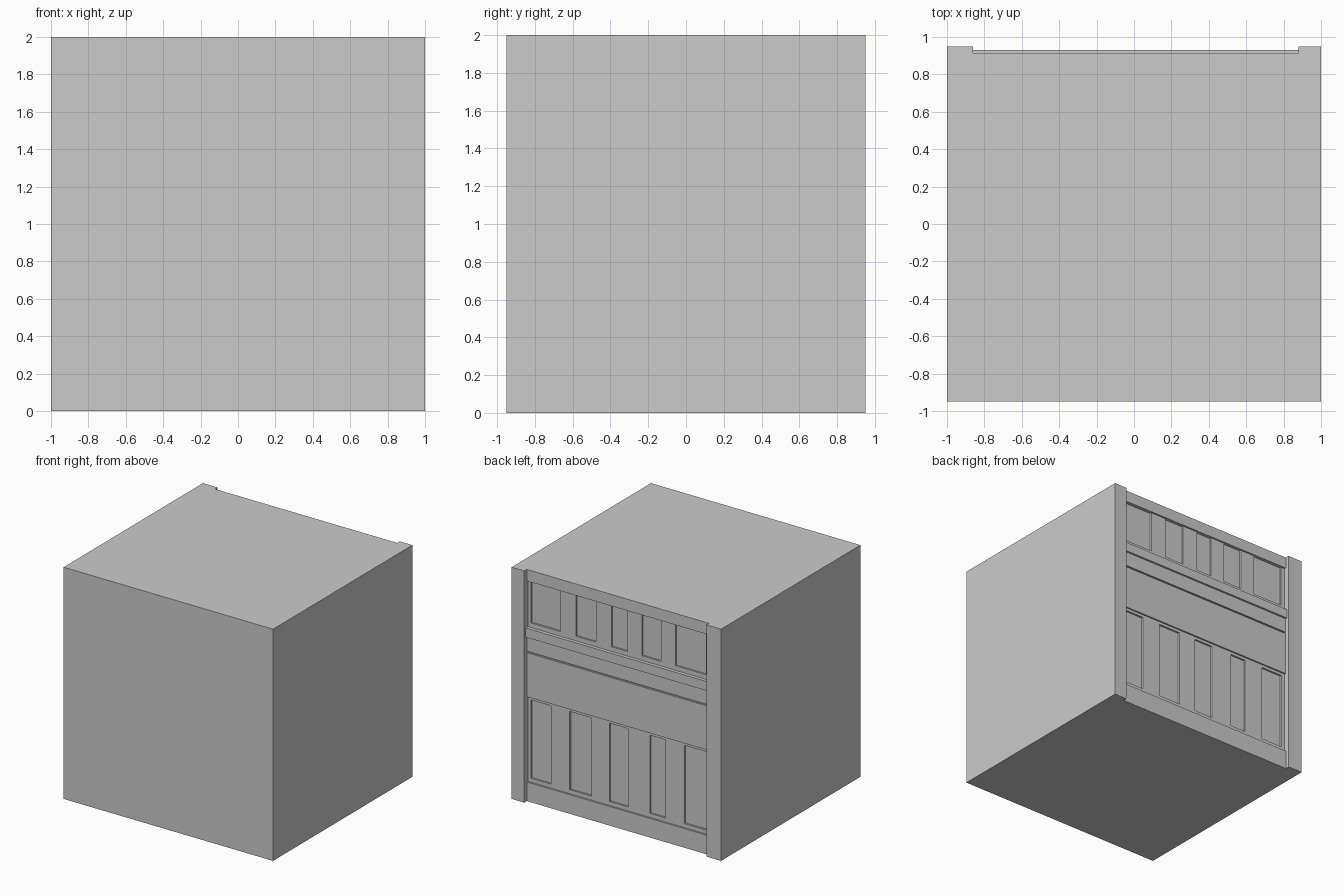
import bpy

if "Cube" in bpy.data.objects:
    bpy.data.objects.remove(bpy.data.objects["Cube"])

# One plain grey for the whole building
grey = bpy.data.materials.new("plain_grey")
grey.diffuse_color = (0.6, 0.6, 0.6, 1)
grey.use_nodes = True
grey.node_tree.nodes["Principled BSDF"].inputs["Base Color"].default_value = grey.diffuse_color


def box(name, x0, x1, y0, y1, z0, z1):
    v = [(x, y, z) for x in (x0, x1) for y in (y0, y1) for z in (z0, z1)]
    f = [(0, 1, 3, 2), (4, 6, 7, 5), (0, 4, 5, 1),
         (2, 3, 7, 6), (0, 2, 6, 4), (1, 5, 7, 3)]
    me = bpy.data.meshes.new(name)
    me.from_pydata(v, [], f)
    me.materials.append(grey)
    ob = bpy.data.objects.new(name, me)
    bpy.context.collection.objects.link(ob)
    return ob


BACK, GLASS, WALL = 0.87, 0.885, 0.90   # depths of the facade layers
XL, XR = -0.86, 0.88                    # facade extent between the pilasters

# Main block and the two end pilasters
box("main_block", -1, 1, -0.95, BACK, 0, 2)
box("pilaster_left", -1, XL, BACK, 0.95, 0, 2)
box("pilaster_right", XR, 1, BACK, 0.95, 0, 2)

# Horizontal facade bands: name, face depth, bottom, top
bands = [("plinth", 0.915, 0.0, 0.165),
         ("sign_fascia", 0.913, 0.90, 1.28),
         ("fascia_groove", WALL, 1.28, 1.293),
         ("upper_fascia", 0.913, 1.293, 1.42),
         ("ledge", 0.93, 1.42, 1.50),
         ("parapet_band", 0.915, 1.90, 2.0)]
for name, y, z0, z1 in bands:
    box(name, XL, XR, BACK, y, z0, z1)


def window_row(name, z0, z1, sill, head, gaps):
    """Recessed panes between piers, with a strip below and above."""
    box(name + "_panes", XL, XR, BACK, GLASS, z0, z1)
    box(name + "_sill", XL, XR, GLASS, WALL, z0, sill)
    if head < z1:
        box(name + "_head", XL, XR, GLASS, WALL, head, z1)
    edges = [XL] + [e for g in gaps for e in g] + [XR]
    for i in range(0, len(edges), 2):
        box(f"{name}_pier_{i // 2}", edges[i], edges[i + 1], GLASS, WALL, sill, head)


window_row("lower_windows", 0.165, 0.90, 0.20, 0.875,
           [(-0.825, -0.615), (-0.435, -0.285), (-0.08, 0.10), (0.27, 0.48), (0.66, 0.85)])
window_row("upper_windows", 1.50, 1.90, 1.54, 1.90,
           [(-0.82, -0.53), (-0.39, -0.21), (-0.07, 0.08), (0.23, 0.42), (0.57, 0.85)])
